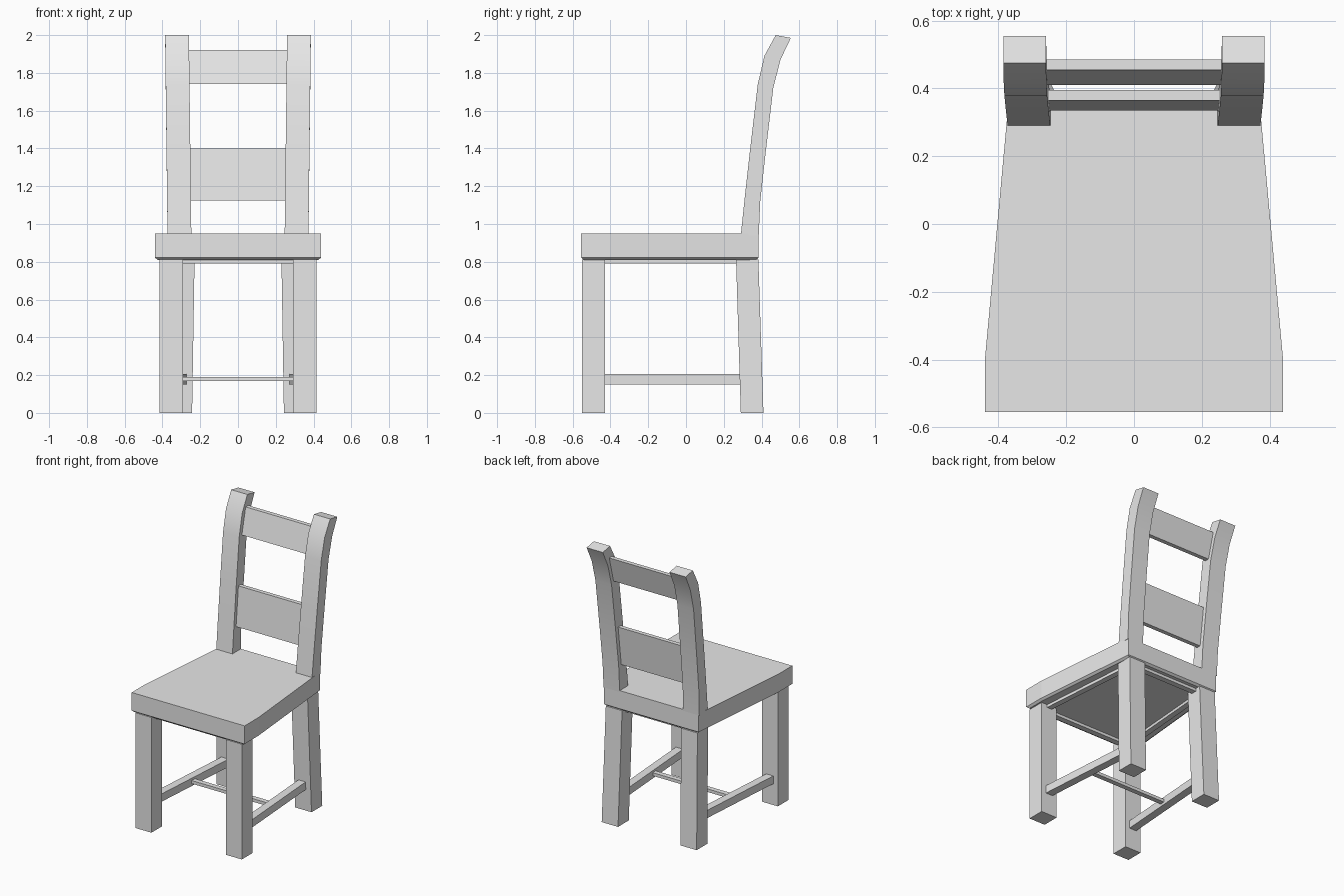
import bpy
import bmesh

cube = bpy.data.objects.get("Cube")
if cube:
    bpy.data.objects.remove(cube, do_unlink=True)

GREY = (0.8, 0.8, 0.8, 1.0)
mat = bpy.data.materials.new("light_grey")
mat.use_nodes = True
mat.diffuse_color = GREY
mat.node_tree.nodes["Principled BSDF"].inputs["Base Color"].default_value = GREY


def loft(name, rings, mirrored=False, smooth=False):
    """Skin a row of matching point rings and cap both ends."""
    bm = bmesh.new()
    loops = [[bm.verts.new(p) for p in ring] for ring in rings]
    n = len(loops[0])
    for a, b in zip(loops, loops[1:]):
        for i in range(n):
            j = (i + 1) % n
            bm.faces.new((a[i], a[j], b[j], b[i]))
    bm.faces.new(loops[0])
    bm.faces.new(loops[-1])
    bmesh.ops.recalc_face_normals(bm, faces=bm.faces)
    mesh = bpy.data.meshes.new(name)
    bm.to_mesh(mesh)
    bm.free()
    mesh.materials.append(mat)
    obj = bpy.data.objects.new(name, mesh)
    bpy.context.collection.objects.link(obj)
    if smooth:
        bpy.ops.object.select_all(action='DESELECT')
        obj.select_set(True)
        bpy.context.view_layer.objects.active = obj
        bpy.ops.object.shade_smooth_by_angle()
    if mirrored:
        obj.modifiers.new("Mirror", 'MIRROR')
    return obj


def level(x0, x1, y0, y1, z):
    """Horizontal rectangle."""
    return [(x0, y0, z), (x1, y0, z), (x1, y1, z), (x0, y1, z)]


def section_y(x, half, y, z0, z1):
    """Upright rectangle facing y, centred on x."""
    return [(x - half, y, z0), (x + half, y, z0), (x + half, y, z1), (x - half, y, z1)]


def section_x(x, y0, y1, z0, z1):
    """Upright rectangle facing x."""
    return [(x, y0, z0), (x, y1, z0), (x, y1, z1), (x, y0, z1)]


# Seat: tapered slab with a small chamfer underneath
def seat_ring(z, inset):
    right = [(0.44 - inset, -0.555 + inset), (0.44 - inset, -0.4), (0.368 - inset, 0.385 - inset)]
    left = [(-x, y) for x, y in reversed(right)]
    return [(x, y, z) for x, y in right + left]


loft("seat", [seat_ring(0.81, 0.015), seat_ring(0.822, 0), seat_ring(0.95, 0)])

# Legs
loft("front_legs", [level(0.29, 0.415, -0.55, -0.43, z) for z in (0, 0.812)], True)
loft("rear_legs", [level(0.243, 0.37, 0.29, 0.41, 0),
                   level(0.23, 0.357, 0.265, 0.383, 0.812)], True)

# Curved back posts: front y, front z, back y, back z
post_profile = [
    (0.29, 0.94, 0.385, 0.94), (0.31, 1.13, 0.393, 1.12),
    (0.34, 1.4, 0.423, 1.39), (0.38, 1.74, 0.462, 1.72),
    (0.415, 1.89, 0.5, 1.87), (0.475, 2.0, 0.555, 1.985),
]
post_rings = []
for fy, fz, by, bz in post_profile:
    lean = 0.012 * (fz - 0.94)
    x0, x1 = 0.247 + lean, 0.373 + lean
    post_rings.append([(x0, fy, fz), (x1, fy, fz), (x1, by, bz), (x0, by, bz)])
loft("back_posts", post_rings, True, True)

# Tilted back slats
for name, y0, y1, z0, z1 in (("lower_slat", 0.335, 0.365, 1.125, 1.4),
                             ("upper_slat", 0.41, 0.455, 1.74, 1.92)):
    loft(name, [[(x, y0, z0), (x, y0 + 0.03, z0), (x, y1 + 0.03, z1), (x, y1, z1)]
                for x in (-0.265, 0.265)])

# Rails under the seat
loft("side_rails", [section_y(0.35, 0.02, -0.435, 0.79, 0.812),
                    section_y(0.295, 0.02, 0.275, 0.79, 0.812)], True)
loft("front_rail", [section_x(x, -0.51, -0.47, 0.79, 0.812) for x in (-0.3, 0.3)])
loft("rear_rail", [section_x(x, 0.305, 0.345, 0.79, 0.812) for x in (-0.24, 0.24)])

# Stretchers between the legs
loft("side_stretchers", [section_y(0.352, 0.028, -0.435, 0.15, 0.205),
                         section_y(0.3, 0.028, 0.295, 0.15, 0.205)], True)
loft("cross_stretcher", [section_x(x, -0.09, -0.055, 0.168, 0.19) for x in (-0.31, 0.31)])
